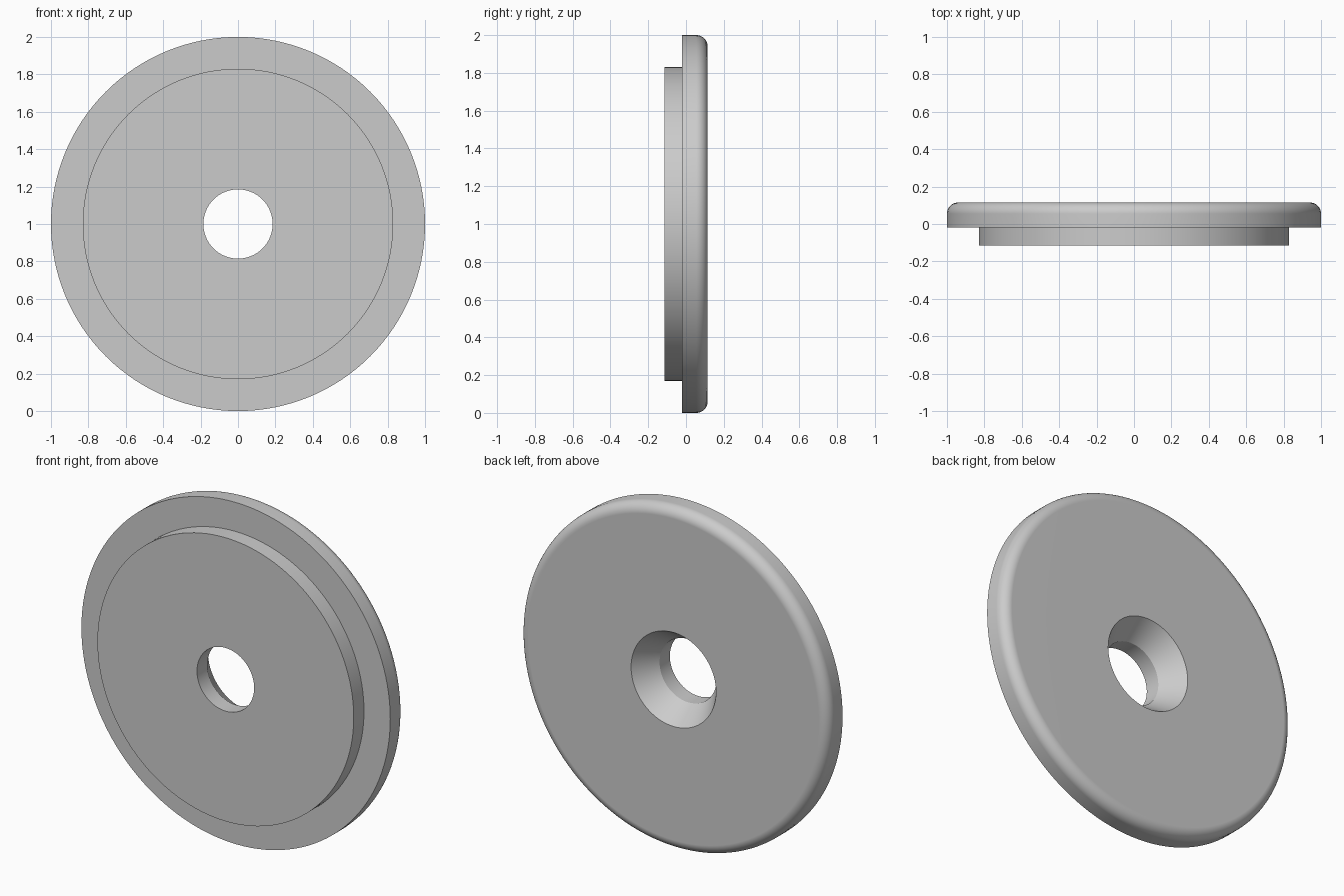
import bpy
import bmesh
from math import sin, cos, pi, radians
from mathutils import Vector

if "Cube" in bpy.data.objects:
    bpy.data.objects.remove(bpy.data.objects["Cube"])

SEGMENTS = 128
FRONT, STEP, BACK = -0.115, -0.02, 0.115
HOLE, SINK, BOSS, RIM, FILLET = 0.185, 0.275, 0.83, 1.0, 0.06

# Plain grey material
grey = bpy.data.materials.new("plain grey")
grey.use_nodes = True
colour = (0.6, 0.6, 0.6, 1)
grey.diffuse_color = colour
grey.node_tree.nodes["Principled BSDF"].inputs["Base Color"].default_value = colour

# Cross-section (radius, y): bore, boss, flange, rounded rim, countersink
profile = [(HOLE, STEP), (HOLE, FRONT), (BOSS, FRONT), (BOSS, STEP), (RIM, STEP)]
for i in range(9):
    a = i / 8 * pi / 2
    profile.append((RIM - FILLET + FILLET * cos(a), BACK - FILLET + FILLET * sin(a)))
profile.append((SINK, BACK))

# Revolve the closed section around the y axis
bm = bmesh.new()
verts = [bm.verts.new((r, y, 1)) for r, y in profile]
edges = [bm.edges.new((v, verts[(i + 1) % len(verts)])) for i, v in enumerate(verts)]
bmesh.ops.spin(bm, geom=verts + edges, cent=Vector((0, 0, 1)), axis=Vector((0, 1, 0)),
               angle=2 * pi, steps=SEGMENTS, use_duplicate=False)
bmesh.ops.remove_doubles(bm, verts=bm.verts, dist=0.0001)
bmesh.ops.recalc_face_normals(bm, faces=bm.faces)

mesh = bpy.data.meshes.new("countersunk_disc")
bm.to_mesh(mesh)
bm.free()
mesh.materials.append(grey)
disc = bpy.data.objects.new("countersunk_disc", mesh)
bpy.context.collection.objects.link(disc)

# Smooth round surfaces, crisp steps, flat faces kept flat
bpy.context.view_layer.objects.active = disc
disc.select_set(True)
bpy.ops.object.shade_smooth_by_angle(angle=radians(30))
normals = disc.modifiers.new("flat_face_normals", 'WEIGHTED_NORMAL')
normals.keep_sharp = True
